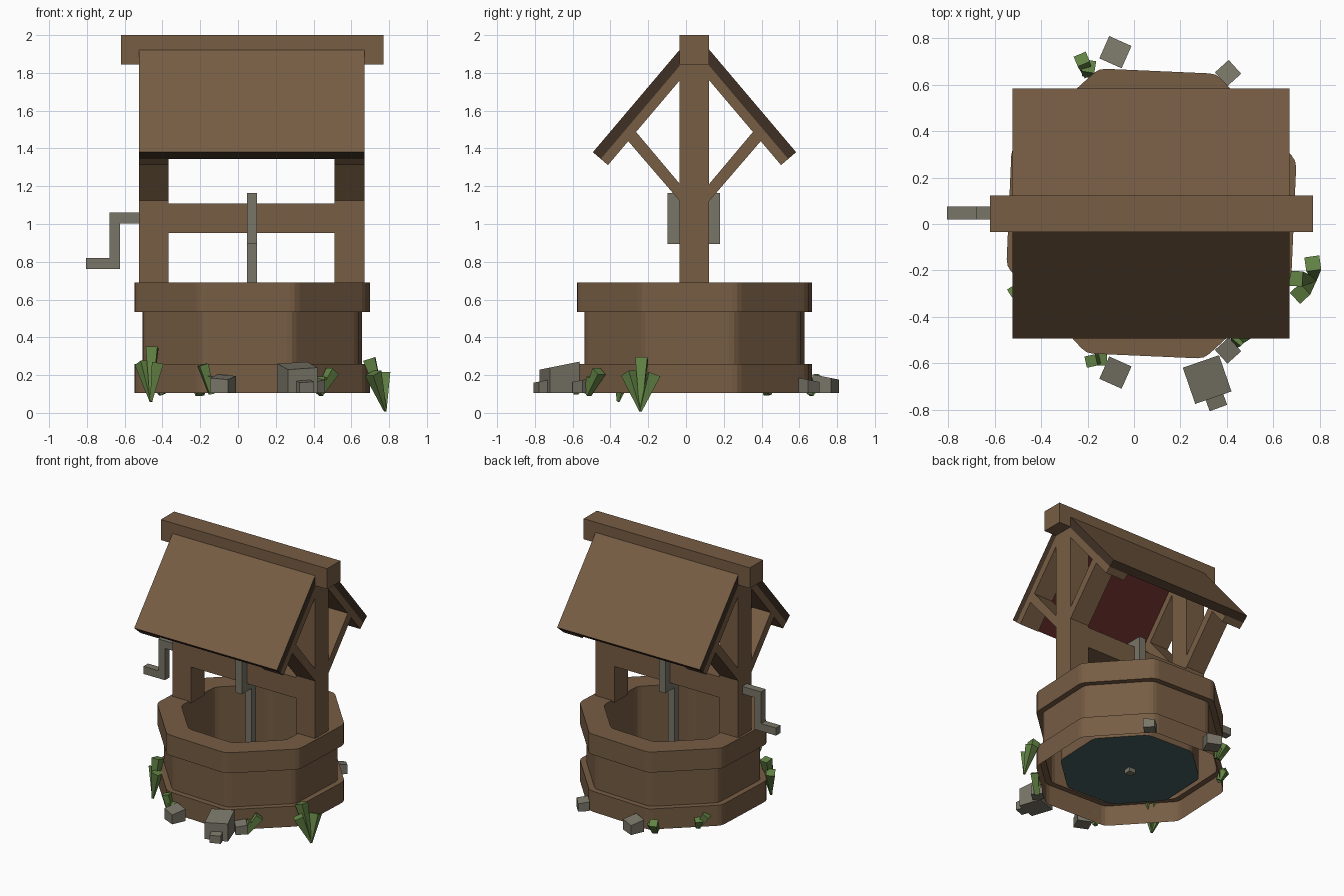
import bpy, bmesh, math
from mathutils import Vector, Matrix

if "Cube" in bpy.data.objects:
    bpy.data.objects.remove(bpy.data.objects["Cube"])

CX, CY = 0.075, 0.045          # centre of the well


def mat(name, r, g, b):
    m = bpy.data.materials.new(name)
    lin = [((c / 255 + 0.055) / 1.055) ** 2.4 for c in (r, g, b)]
    m.diffuse_color = (*lin, 1)
    m.use_nodes = True
    m.node_tree.nodes["Principled BSDF"].inputs["Base Color"].default_value = m.diffuse_color
    return m


WOOD = mat("brown wood", 119, 93, 68)
DARK = mat("dark roof edge", 64, 48, 37)
RED = mat("roof underside red", 88, 40, 34)
METAL = mat("grey stone", 121, 117, 104)
GRASS = mat("grass green", 98, 130, 68)
WATER = mat("dark water", 73, 97, 99)


def finish(name, bm, *mats, recalc=True):
    if recalc:
        bmesh.ops.recalc_face_normals(bm, faces=bm.faces)
    me = bpy.data.meshes.new(name)
    bm.to_mesh(me)
    bm.free()
    for m in mats:
        me.materials.append(m)
    ob = bpy.data.objects.new(name, me)
    bpy.context.collection.objects.link(ob)
    return ob


def box(name, lo, hi, m=WOOD):
    lo, hi = Vector(lo), Vector(hi)
    bm = bmesh.new()
    bmesh.ops.create_cube(bm, size=1, matrix=Matrix.Translation((lo + hi) / 2)
                          @ Matrix.Diagonal((*(hi - lo), 1)))
    return finish(name, bm, m)


def extrude_x(name, prof, x0, x1, *mats, rule=None):
    """Extrude a (y, z) profile along x."""
    bm = bmesh.new()
    f = bm.faces.new([bm.verts.new((x0, y, z)) for y, z in prof])
    r = bmesh.ops.extrude_face_region(bm, geom=[f])
    bmesh.ops.translate(bm, vec=(x1 - x0, 0, 0),
                        verts=[v for v in r["geom"] if isinstance(v, bmesh.types.BMVert)])
    bmesh.ops.recalc_face_normals(bm, faces=bm.faces)
    if rule:
        for f in bm.faces:
            f.material_index = rule(f.normal)
    return finish(name, bm, *mats)


def octagon(apothem, cut=0.03):
    """Octagon with softly clipped corners, slightly turned."""
    R = apothem / math.cos(math.pi / 8)
    c = [Vector((math.cos(a), math.sin(a))) * R for a in
         (math.radians(22.5 - 2.5 + 45 * i) for i in range(8))]
    pts = []
    for i in range(8):
        p, a, b = c[i], c[i - 1], c[(i + 1) % 8]
        s = p + (a - p).normalized() * cut
        e = p + (b - p).normalized() * cut
        pts += [s, (s + e + 2 * p) / 4, e]
    return [(p.x + CX, p.y + CY) for p in pts]


# well body: one stepped shell, open underneath
STEPS = [(0.614, 0.105), (0.614, 0.26), (0.573, 0.26), (0.573, 0.535),
         (0.614, 0.535), (0.614, 0.69), (0.455, 0.69), (0.455, 0.18)]
bm = bmesh.new()
loops = [[bm.verts.new((x, y, z)) for x, y in octagon(a)] for a, z in STEPS]
for A, B in zip(loops, loops[1:]):
    for i in range(len(A)):
        j = (i + 1) % len(A)
        bm.faces.new((A[i], A[j], B[j], B[i]))
finish("well_body", bm, WOOD, recalc=False)

# water surface
bm = bmesh.new()
bm.faces.new([bm.verts.new((x, y, 0.182)) for x, y in octagon(0.455)])
finish("water", bm, WATER, recalc=False)

# posts, axle and ridge beam
X0, X1 = -0.523, 0.67
Y0, Y1 = -0.035, 0.123
POSTS = (("left", X0, -0.367), ("right", 0.51, X1))
for side, x0, x1 in POSTS:
    box(side + "_post", (x0, Y0, 0.68), (x1, Y1, 1.9))
box("axle_beam", (-0.4, Y0, 0.952), (0.55, Y1, 1.108))
box("ridge_beam", (-0.62, Y0, 1.845), (0.77, Y1, 2.0))

# roof slopes with rafters and braces, mirrored front to back
d = Vector((0.46, -0.54)).normalized()
n = Vector((d.y, -d.x))                      # into the roof
top, low = Vector((0.10, 1.95)), Vector((0.583, 1.38))


def roof_rule(nrm):
    if abs(nrm.x) > 0.5:
        return 1
    if nrm.z > 0 and Vector((abs(nrm.y), nrm.z)).dot(-n) > 0.9:
        return 0
    return 2 if -0.72 < nrm.z < -0.1 else 1


for side, s in (("back", 1), ("front", -1)):
    def flip(pts):
        return [(CY + s * (p[0] - CY), p[1]) for p in pts]
    extrude_x(side + "_roof", flip([top, low, low + n * 0.055, top + n * 0.055]),
              X0, X1, WOOD, DARK, RED, rule=roof_rule)
    for ps, x0, x1 in POSTS:
        extrude_x(f"{side}_{ps}_rafter",
                  flip([top + n * 0.055, low + n * 0.055, low + n * 0.105, top + n * 0.105]),
                  x0, x1, WOOD)
        extrude_x(f"{side}_{ps}_brace",
                  flip([(0.1, 1.185), (0.365, 1.5), (0.41, 1.455), (0.1, 1.095)]),
                  x0, x1, WOOD)

# crank
box("crank_axle", (-0.68, 0.02, 1.003), (-0.5, 0.075, 1.06), METAL)
box("crank_arm", (-0.68, 0.02, 0.763), (-0.625, 0.075, 1.003), METAL)
box("crank_handle", (-0.805, 0.02, 0.763), (-0.68, 0.075, 0.82), METAL)

# rope wound round the axle and hanging down
box("rope_coil", (0.047, -0.098, 0.895), (0.1, 0.18, 1.165), METAL)
box("hanging_rope", (0.047, 0.02, 0.15), (0.1, 0.07, 0.9), METAL)

# loose stones: x, y, size, height, turn
STONES = [(0.315, -0.67, 0.165, 0.145, 19), (0.35, -0.755, 0.08, 0.065, 20),
          (0.405, -0.545, 0.08, 0.07, 42), (-0.08, -0.64, 0.105, 0.085, -24),
          (-0.08, 0.74, 0.105, 0.085, -24), (0.405, 0.65, 0.08, 0.07, 42)]
for i, (x, y, s, h, a) in enumerate(STONES):
    bm = bmesh.new()
    bmesh.ops.create_cube(bm, size=1, matrix=Matrix.Translation((x, y, 0.105 + h / 2))
                          @ Matrix.Rotation(math.radians(a), 4, 'Z')
                          @ Matrix.Diagonal((s, s, h, 1)))
    for v in bm.verts:                        # top slopes up towards the well
        if v.co.z > 0.12:
            v.co.z -= (v.co.y - y) * math.copysign(0.2, y)
    finish(f"stone_{i + 1}", bm, METAL)


# grass tufts: square blades widening upward from a shared tip
def tuft(name, tip, tops, w, tip_w=0.005):
    bm = bmesh.new()
    tip = Vector(tip)
    for t in tops:
        v = Vector(t) - tip
        M = (Matrix.Translation(tip + v / 2) @ v.to_track_quat('Z', 'Y').to_matrix().to_4x4()
             @ Matrix.Rotation(math.pi / 4, 4, 'Z'))
        bmesh.ops.create_cone(bm, cap_ends=True, segments=4, radius1=tip_w,
                              radius2=w, depth=v.length, matrix=M)
    finish(name, bm, GRASS)


tuft("grass_right", (0.78, -0.24, 0.01),
     [(0.695, -0.235, 0.285), (0.715, -0.3, 0.21), (0.77, -0.17, 0.205)], 0.046, 0.008)
tuft("grass_left", (-0.46, -0.36, 0.06),
     [(-0.455, -0.305, 0.345), (-0.505, -0.29, 0.265), (-0.425, -0.36, 0.265)], 0.044, 0.008)
tuft("grass_front_left", (-0.14, -0.58, 0.1),
     [(-0.185, -0.59, 0.255), (-0.14, -0.585, 0.195)], 0.035, 0.018)
tuft("grass_front_right", (0.43, -0.52, 0.1),
     [(0.50, -0.46, 0.22), (0.455, -0.49, 0.18)], 0.038, 0.022)
tuft("grass_back", (-0.2, 0.65, 0.1),
     [(-0.225, 0.71, 0.19), (-0.195, 0.68, 0.17)], 0.04, 0.028)
tuft("grass_back_left", (-0.4, 0.43, 0.1),
     [(-0.46, 0.41, 0.2), (-0.42, 0.45, 0.17)], 0.038, 0.022)
